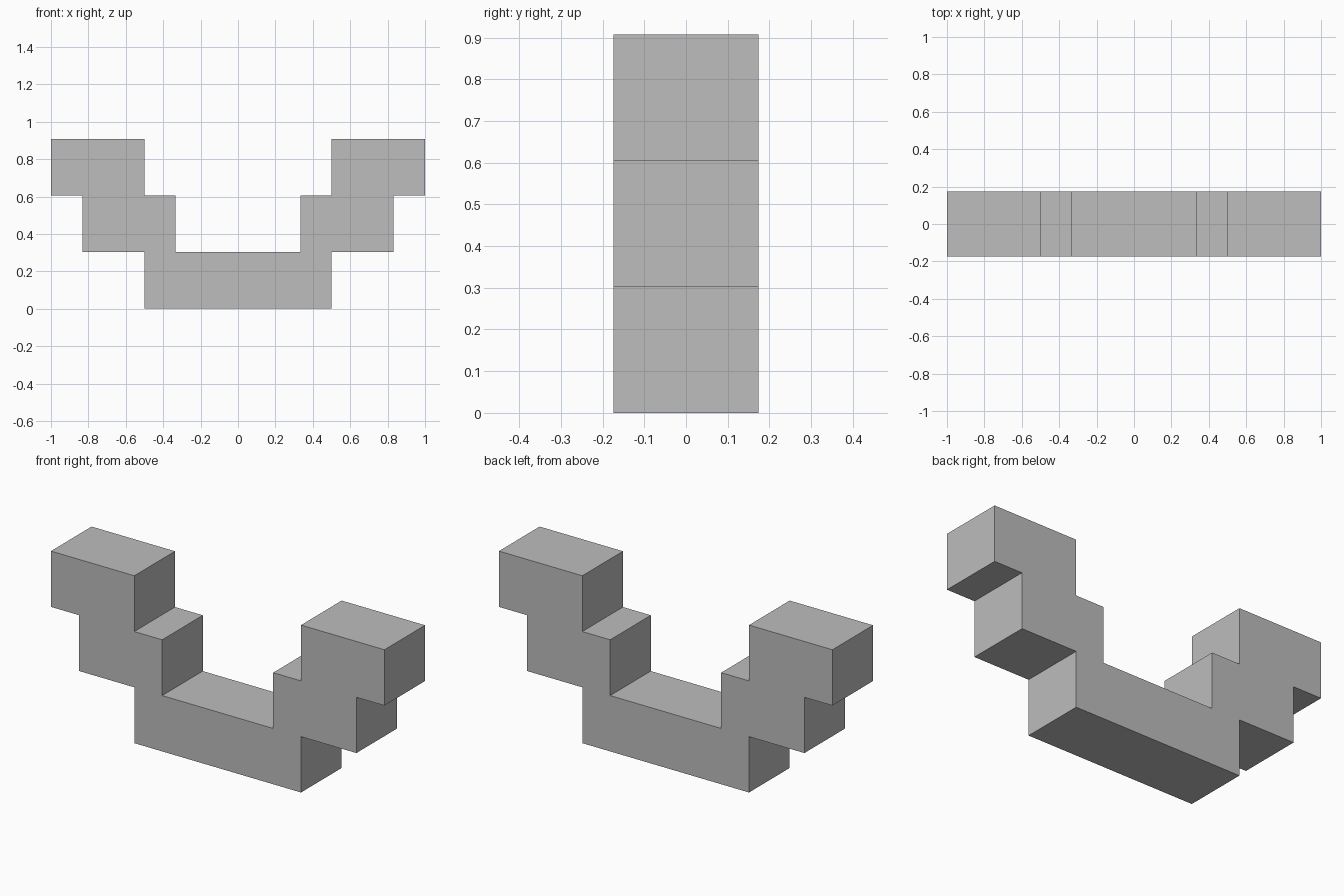
import bpy
import bmesh
from mathutils import Matrix, Vector

cube = bpy.data.objects.get("Cube")
if cube:
    bpy.data.objects.remove(cube, do_unlink=True)

DEPTH = 0.348
STEP = 0.3025

# Plain grey for every block
grey = bpy.data.materials.new("plain_grey")
grey.use_nodes = True
colour = (0.51, 0.51, 0.51, 1.0)
grey.diffuse_color = colour
grey.node_tree.nodes["Principled BSDF"].inputs["Base Color"].default_value = colour


def block(name, x_min, x_max, level):
    """Flat-faced block resting on the given storey."""
    size = Vector((x_max - x_min, DEPTH, STEP))
    centre = Vector(((x_min + x_max) / 2, 0, (level + 0.5) * STEP))
    bm = bmesh.new()
    bmesh.ops.create_cube(bm, size=1, matrix=Matrix.Translation(centre) @ Matrix.Diagonal(size).to_4x4())
    mesh = bpy.data.meshes.new(name)
    bm.to_mesh(mesh)
    bm.free()
    mesh.materials.append(grey)
    obj = bpy.data.objects.new(name, mesh)
    bpy.context.collection.objects.link(obj)


# Wide base block
block("base_block", -0.5, 0.5, 0)

# Outward-stepping blocks on each side
for part, inner, outer, level in (("middle_block", 0.333, 0.832, 1), ("top_block", 0.5, 1.0, 2)):
    block("left_" + part, inner, outer, level)
    block("right_" + part, -outer, -inner, level)
